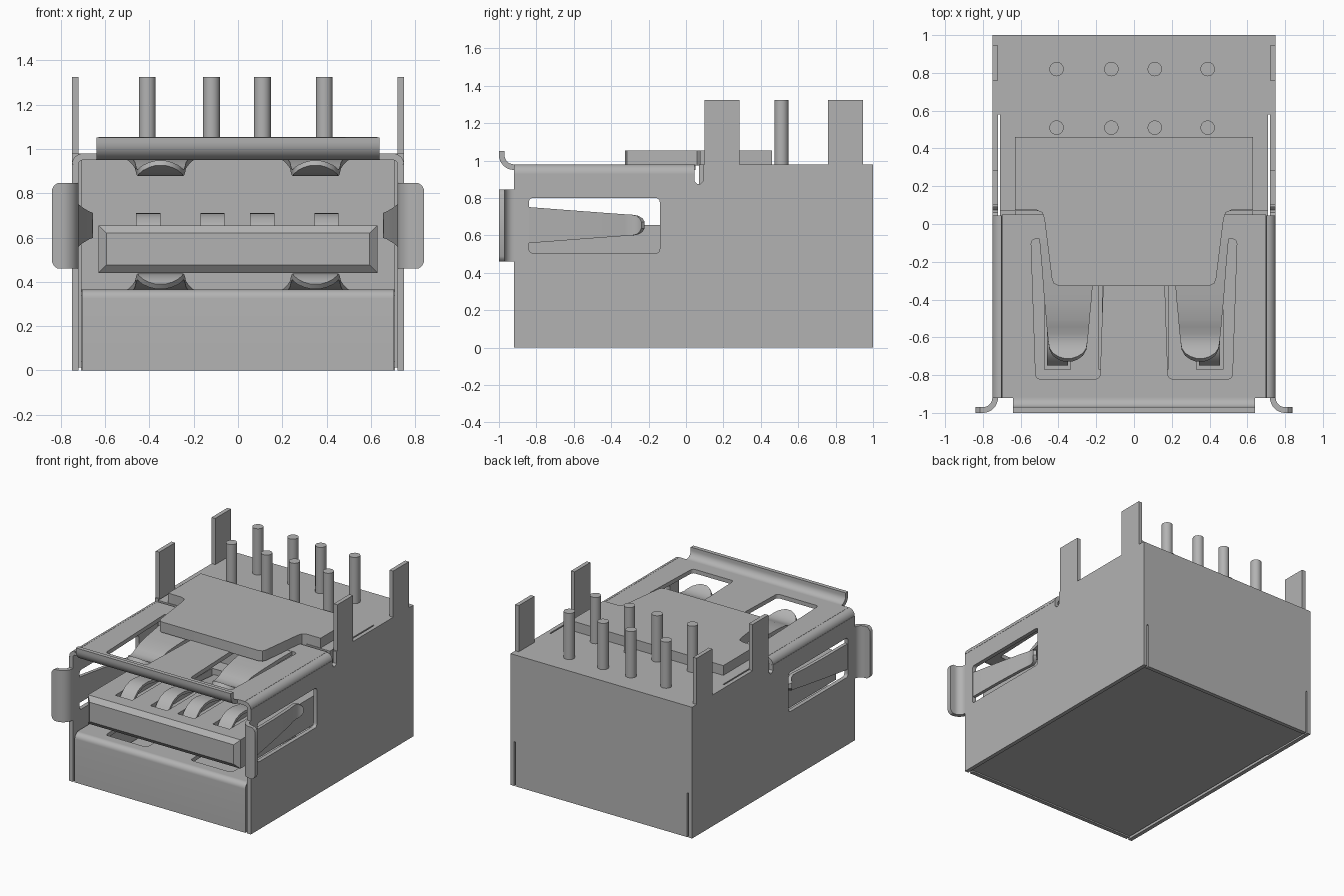
import bpy, bmesh, math
from mathutils import Vector

cube = bpy.data.objects.get("Cube")
if cube:
    bpy.data.objects.remove(cube, do_unlink=True)

grey = bpy.data.materials.new("metal_grey")
grey.use_nodes = True
colour = (0.45, 0.45, 0.45, 1)
grey.diffuse_color = colour
grey.node_tree.nodes["Principled BSDF"].inputs["Base Color"].default_value = colour
T = 0.03  # sheet thickness
parts = []


def finish(name, bm):
    bmesh.ops.recalc_face_normals(bm, faces=bm.faces)
    mesh = bpy.data.meshes.new(name)
    bm.to_mesh(mesh)
    bm.free()
    mesh.materials.append(grey)
    obj = bpy.data.objects.new(name, mesh)
    bpy.context.collection.objects.link(obj)
    parts.append(obj)
    return obj


def rounded(pts, r, steps=5):
    """Round every corner of a polygon."""
    out = []
    for i, p in enumerate(pts):
        p, a, b = Vector(p), Vector(pts[i - 1]), Vector(pts[(i + 1) % len(pts)])
        a = p + (a - p).normalized() * min(r, (a - p).length * 0.49)
        b = p + (b - p).normalized() * min(r, (b - p).length * 0.49)
        for k in range(steps + 1):
            t = k / steps
            out.append(a * (1 - t) ** 2 + p * 2 * t * (1 - t) + b * t * t)
    return out


def rect(x0, x1, y0, y1):
    return [(x0, y0), (x1, y0), (x1, y1), (x0, y1)]


def plate(name, loops, lo, hi, place):
    """Sheet from an outline and holes; place(u, v, w) gives the 3D point."""
    bm = bmesh.new()
    edges = []
    for loop in loops:
        vs = [bm.verts.new((p[0], p[1], 0)) for p in loop]
        edges += [bm.edges.new((vs[i - 1], vs[i])) for i in range(len(vs))]
    bmesh.ops.triangle_fill(bm, use_beauty=True, use_dissolve=True, edges=edges, normal=(0, 0, 1))
    grown = bmesh.ops.extrude_face_region(bm, geom=bm.faces[:])
    top = {v for v in grown["geom"] if isinstance(v, bmesh.types.BMVert)}
    for v in bm.verts:
        v.co = place(v.co.x, v.co.y, hi if v in top else lo)
    return finish(name, bm)


def ribbon(name, path, place, thick=T, centre=0.0):
    """Bent strip along (s, d, half_width) points; place(s, d, w) gives the 3D point."""
    bm = bmesh.new()
    rings = []
    for i, (s, d, w) in enumerate(path):
        a, b = path[max(i - 1, 0)], path[min(i + 1, len(path) - 1)]
        n = Vector((a[1] - b[1], b[0] - a[0])).normalized() * thick / 2
        rings.append([bm.verts.new(place(s + n.x * k, d + n.y * k, centre + w * m))
                      for k, m in ((-1, -1), (1, -1), (1, 1), (-1, 1))])
    for a, b in zip(rings, rings[1:]):
        for k in range(4):
            bm.faces.new((a[k - 1], a[k], b[k], b[k - 1]))
    bm.faces.new(rings[0])
    bm.faces.new(rings[-1])
    return finish(name, bm)


def arc(cx, cy, r, start, end, w, n=8):
    angles = [math.radians(start + (end - start) * k / n) for k in range(n + 1)]
    return [(cx + r * math.cos(a), cy + r * math.sin(a), w) for a in angles]


def flat(x, y, z):
    return Vector((x, y, z))


def side(y, z, x):
    return Vector((x, y, z))


def upright(x, z, y):
    return Vector((x, y, z))


# Side walls with solder tabs, spring windows, bent top edges and flared lips
outline = [(-0.92, 0), (1, 0), (1, 0.98), (0.945, 0.98), (0.945, 1.325), (0.76, 1.325),
           (0.76, 0.98), (0.285, 0.98), (0.285, 1.325), (0.1, 1.325), (0.1, 0.98),
           (0.09, 0.98), (0.09, 0.89), (0.075, 0.875), (0.06, 0.875), (0.045, 0.89),
           (0.045, 0.93), (-0.92, 0.93)]
window = rounded(rect(-0.84, -0.14, 0.505, 0.8), 0.025)
for s, label in ((1, "left"), (-1, "right")):
    plate(label + "_wall", [outline, window], 0.72, 0.75,
          lambda y, z, x: Vector((s * x, y, z)))
    ribbon(label + "_top_bend", arc(0.7, 0.93, 0.035, 0, 90, 0.4825),
           lambda x, z, y: Vector((s * x, y, z)), centre=-0.4375)
    lip = [(0.735, -0.9, 0.193)] + arc(0.8, -0.92, 0.065, 180, 270, 0.193)
    lip += [(0.815, -0.985, 0.193), (0.83, -0.985, 0.183), (0.84, -0.985, 0.165)]
    ribbon(label + "_lip", lip, lambda x, y, z: Vector((s * x, y, z)), centre=0.653)
    arm = [(-0.85, 0.735, 0.097), (-0.6, 0.71, 0.078), (-0.4, 0.685, 0.063),
           (-0.33, 0.672, 0.058), (-0.29, 0.668, 0.056), (-0.26, 0.676, 0.05),
           (-0.24, 0.69, 0.036), (-0.23, 0.7, 0.018)]
    ribbon(label + "_side_spring", arm, lambda y, x, z: Vector((s * x, y, z)),
           thick=0.025, centre=0.655)


# Top and bottom socket sheets with tapered windows
def spring_window(cx):
    return rounded([(cx - 0.17, -0.82), (cx + 0.17, -0.82),
                    (cx + 0.195, -0.08), (cx - 0.195, -0.08)], 0.025)


windows = [spring_window(-0.35), spring_window(0.35)]
plate("top_sheet", [rect(-0.7, 0.7, -0.92, 0.05)] + windows, 0.95, 0.98, flat)
plate("bottom_sheet", [rect(-0.71, 0.71, -0.88, 0.08)] + windows, 0.335, 0.365, flat)

# Spring arms, dipping into the socket and curling back at the tip
dip = [(-0.07, 0, 0.152), (-0.2, 0.008, 0.14), (-0.4, 0.025, 0.125), (-0.5, 0.04, 0.115),
       (-0.54, 0.054, 0.112), (-0.58, 0.068, 0.108), (-0.62, 0.073, 0.104),
       (-0.66, 0.065, 0.098), (-0.69, 0.05, 0.08), (-0.71, 0.036, 0.05), (-0.72, 0.028, 0.02)]
for cx, label in ((0.35, "left"), (-0.35, "right")):
    ribbon(label + "_top_spring", dip, lambda y, d, x: Vector((x, y, 0.965 - d)),
           thick=0.028, centre=cx)
    ribbon(label + "_bottom_spring", dip, lambda y, d, x: Vector((x, y, 0.35 + d)),
           thick=0.028, centre=cx)

# Top lip and front apron
top_lip = [(-0.9, 0.965, 0.64)] + arc(-0.92, 1.03, 0.065, 270, 180, 0.64) + [(-0.985, 1.052, 0.64)]
ribbon("top_lip", top_lip, side)
apron = [(-0.87, 0.35, 0.705)] + arc(-0.88, 0.325, 0.025, 90, 180, 0.705) + [(-0.905, 0, 0.705)]
ribbon("front_apron", apron, side)

# Rear body, floor and slit back plate
body = [(-0.71, 0.07), (0.71, 0.07), (0.71, 0.58), (0.72, 0.58),
        (0.72, 0.975), (-0.72, 0.975), (-0.72, 0.58), (-0.71, 0.58)]
plate("rear_body", [body], 0.012, 0.98, flat)
plate("floor", [rect(-0.71, 0.71, -0.9, 0.98)], 0.01, 0.04, flat)
back = [(-0.75, 0), (-0.725, 0), (-0.725, 0.33), (-0.71, 0.33), (-0.71, 0), (0.71, 0),
        (0.71, 0.33), (0.725, 0.33), (0.725, 0), (0.75, 0), (0.75, 0.98), (-0.75, 0.98)]
plate("back_plate", [back], 0.97, 1, upright)

# Stepped cover on top
cover = [(-0.63, 0.46), (-0.63, 0.075), (-0.52, 0.075), (-0.485, 0.06), (-0.475, 0.03),
         (-0.435, -0.29), (-0.425, -0.315), (-0.4, -0.327)]
cover += [(-x, y) for x, y in reversed(cover)]
plate("cover", [cover], 0.975, 1.053, flat)

# Tongue with chamfered nose
bm = bmesh.new()
rings = [[bm.verts.new((x, y, z)) for x, z in rect(-w, w, lo, hi)]
         for y, w, lo, hi in ((0.09, 0.63, 0.44, 0.655), (-0.87, 0.63, 0.44, 0.655),
                              (-0.9, 0.595, 0.475, 0.62))]
for a, b in zip(rings, rings[1:]):
    for k in range(4):
        bm.faces.new((a[k - 1], a[k], b[k], b[k - 1]))
bm.faces.new(rings[0])
bm.faces.new(rings[-1])
tongue = finish("tongue", bm)

# Contacts in their slots, and the two rows of pins
contact = [(-0.74, 0.6, 0.055), (-0.71, 0.645, 0.055), (-0.67, 0.68, 0.055),
           (-0.62, 0.698, 0.055), (-0.57, 0.7, 0.055), (-0.5, 0.69, 0.055),
           (-0.4, 0.665, 0.055), (-0.2, 0.615, 0.055), (-0.02, 0.6, 0.055)]
for i, cx in enumerate((-0.41, -0.12, 0.11, 0.39)):
    sx = (-0.405, -0.115, 0.11, 0.4)[i]
    slot = plate("slot_cutter", [rect(sx - 0.07, sx + 0.07, -0.77, -0.04)], 0.56, 0.7, flat)
    cut = tongue.modifiers.new("slot", 'BOOLEAN')
    cut.operation, cut.object, cut.solver = 'DIFFERENCE', slot, 'EXACT'
    bpy.context.view_layer.objects.active = tongue
    bpy.ops.object.modifier_apply(modifier=cut.name)
    parts.remove(slot)
    bpy.data.objects.remove(slot, do_unlink=True)
    ribbon(f"contact_{i + 1}", contact, side, thick=0.02, centre=sx)
    for y, row in ((0.51, "front"), (0.82, "rear")):
        ring = [(p[0], p[1]) for p in arc(cx, y, 0.038, 0, 345, 0, 23)]
        plate(f"{row}_pin_{i + 1}", [ring], 0.97, 1.325, flat)

# Smooth the bends, keep the edges crisp
bpy.ops.object.select_all(action='DESELECT')
for obj in parts:
    obj.select_set(True)
bpy.context.view_layer.objects.active = tongue
bpy.ops.object.shade_smooth_by_angle(angle=math.radians(30))
